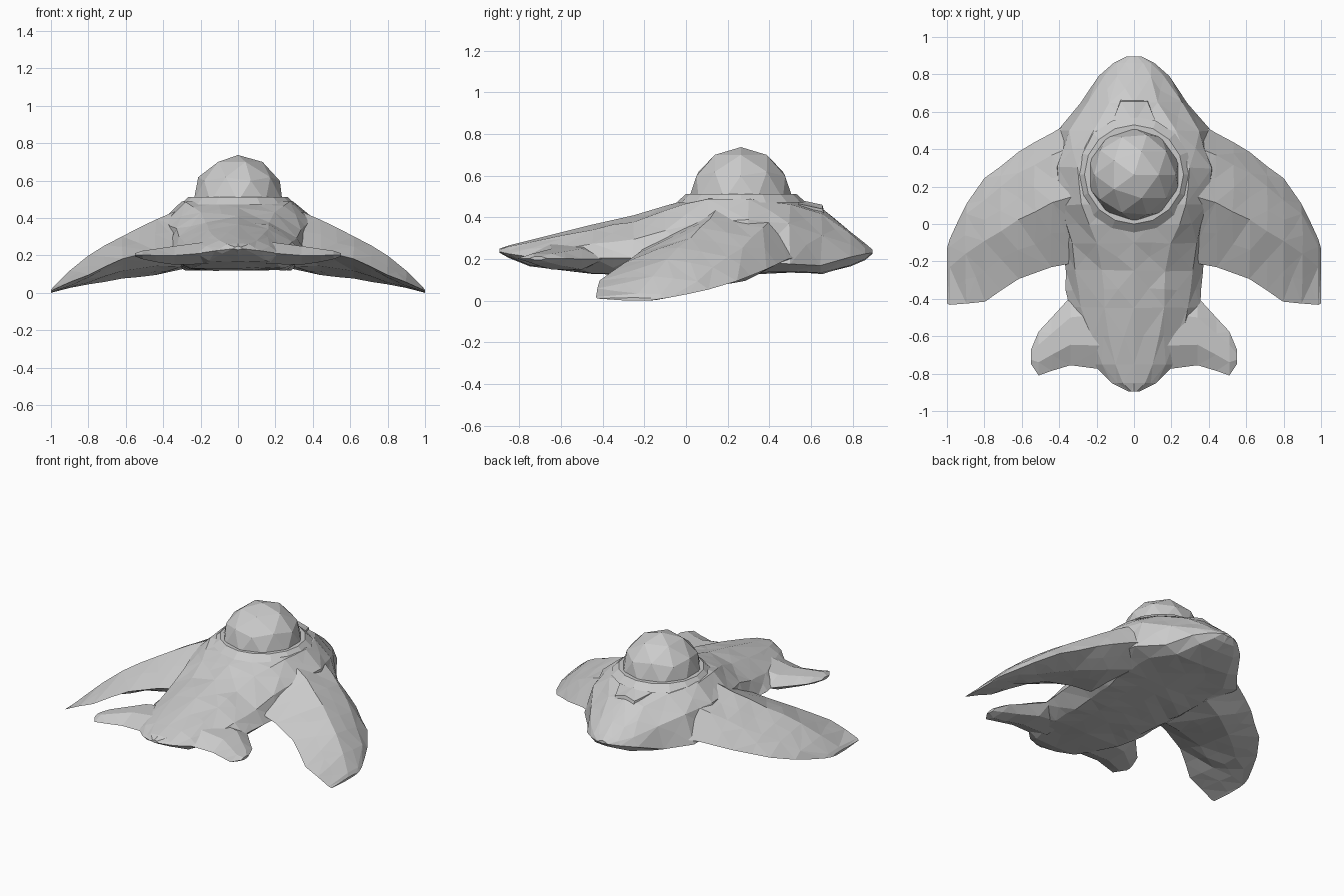
import bpy, bmesh, random
from mathutils import Vector

random.seed(4)


def finish(bm, name, mirror=False, cuts=0, jitter=0.0):
    """Triangulate, roughen slightly and link a flat-shaded object."""
    bmesh.ops.recalc_face_normals(bm, faces=bm.faces)
    bmesh.ops.triangulate(bm, faces=bm.faces)
    if cuts:
        old = set(bm.verts)
        longs = [e for e in bm.edges if e.calc_length() > 0.2]
        bmesh.ops.subdivide_edges(bm, edges=longs, cuts=cuts)
        bmesh.ops.triangulate(bm, faces=bm.faces)
        for v in bm.verts:
            if v not in old and 1e-4 < abs(v.co.x) < 0.9 and abs(v.co.y) < 0.75:
                v.co += Vector([random.uniform(-jitter, jitter) for _ in range(3)])
    for v in bm.verts:
        v.co.z = max(v.co.z, 0)
    me = bpy.data.meshes.new(name)
    bm.to_mesh(me)
    bm.free()
    ob = bpy.data.objects.new(name, me)
    bpy.context.collection.objects.link(ob)
    if mirror:
        ob.modifiers.new("mirror", 'MIRROR')
    return ob


def loft(rings):
    """Skin closed rings of points and cap both ends."""
    bm = bmesh.new()
    loops = [[bm.verts.new(p) for p in r] for r in rings]
    n = len(loops[0])
    for a, b in zip(loops, loops[1:]):
        for i in range(n):
            j = (i + 1) % n
            bm.faces.new((a[i], a[j], b[j], b[i]))
    bm.faces.new(loops[0])
    bm.faces.new(loops[-1])
    return bm


# Hull: y, bottom z, rim x/z, shoulder x/z, upper x/z, top z
hull = [
    (0.895, 0.225, 0.04, 0.23, 0.03, 0.235, 0.02, 0.24, 0.245),
    (0.86, 0.195, 0.11, 0.225, 0.09, 0.25, 0.05, 0.265, 0.275),
    (0.79, 0.165, 0.19, 0.21, 0.16, 0.27, 0.09, 0.32, 0.33),
    (0.65, 0.130, 0.29, 0.17, 0.25, 0.31, 0.13, 0.42, 0.445),
    (0.50, 0.135, 0.41, 0.18, 0.35, 0.365, 0.22, 0.465, 0.495),
    (0.30, 0.125, 0.43, 0.20, 0.41, 0.39, 0.30, 0.49, 0.51),
    (0.10, 0.120, 0.41, 0.21, 0.39, 0.385, 0.28, 0.485, 0.51),
    (-0.10, 0.120, 0.38, 0.21, 0.33, 0.34, 0.20, 0.435, 0.455),
    (-0.25, 0.120, 0.37, 0.20, 0.31, 0.30, 0.17, 0.38, 0.41),
    (-0.45, 0.130, 0.35, 0.20, 0.29, 0.27, 0.16, 0.34, 0.365),
    (-0.75, 0.165, 0.22, 0.21, 0.17, 0.25, 0.10, 0.28, 0.29),
    (-0.85, 0.205, 0.12, 0.225, 0.09, 0.24, 0.06, 0.26, 0.265),
    (-0.895, 0.23, 0.03, 0.235, 0.02, 0.24, 0.015, 0.245, 0.25),
]
rings = []
for y, zb, w, zr, ws, zs, wu, zu, zt in hull:
    side = [(0.7 * w, zb + 0.005), (w, zr), (ws, zs), (wu, zu)]
    rings.append([(0, y, zb)] + [(x, y, z) for x, z in side] + [(0, y, zt)]
                 + [(-x, y, z) for x, z in reversed(side)])
finish(loft(rings), "hull", cuts=1, jitter=0.006)

# Swept wings: x, then y/z of leading edge, upper front, ridge,
# trailing edge, lower rear, lower front
wing = [
    (0.30, [(0.57, 0.22), (0.42, 0.41), (0.15, 0.455), (-0.20, 0.25), (-0.06, 0.14), (0.34, 0.125)]),
    (0.44, [(0.49, 0.20), (0.37, 0.35), (0.12, 0.39), (-0.23, 0.23), (-0.08, 0.14), (0.28, 0.095)]),
    (0.62, [(0.385, 0.15), (0.27, 0.26), (0.02, 0.305), (-0.29, 0.185), (-0.10, 0.115), (0.17, 0.075)]),
    (0.80, [(0.24, 0.09), (0.13, 0.16), (-0.09, 0.195), (-0.415, 0.10), (-0.20, 0.07), (0.02, 0.045)]),
    (0.90, [(0.105, 0.05), (0.05, 0.09), (-0.16, 0.12), (-0.425, 0.055), (-0.25, 0.04), (-0.03, 0.022)]),
    (0.985, [(-0.08, 0.015), (-0.12, 0.03), (-0.23, 0.035), (-0.432, 0.018), (-0.28, 0.008), (-0.14, 0.004)]),
    (1.00, [(-0.13, 0.008), (-0.17, 0.012), (-0.25, 0.015), (-0.425, 0.01), (-0.28, 0.0), (-0.18, 0.0)]),
]
finish(loft([[(x, y, z) for y, z in pts] for x, pts in wing]),
       "wing", mirror=True, cuts=1, jitter=0.005)

# Tail fins: thin swept stubs, x, front y, back y, bottom z, top z
fin = [(0.15, -0.35, -0.78, 0.155, 0.275), (0.34, -0.39, -0.755, 0.15, 0.25),
       (0.44, -0.50, -0.785, 0.165, 0.235), (0.51, -0.575, -0.81, 0.18, 0.225),
       (0.55, -0.67, -0.75, 0.195, 0.212)]
rings = []
for x, yf, yb, zb, zt in fin:
    m, zm, h = (yf + yb) / 2, (zb + zt) / 2, (yf - yb) * 0.2
    rings.append([(x, yf, zm), (x, m + h, zt), (x, m - h, zt),
                  (x, yb, zm), (x, m - h, zb), (x, m + h, zb)])
finish(loft(rings), "tail_fin", mirror=True)

# Low sloping collar around the dome
bm = bmesh.new()
bmesh.ops.create_cone(bm, cap_ends=True, segments=16, radius1=0.31, radius2=0.265, depth=0.04)
bmesh.ops.translate(bm, verts=bm.verts, vec=(0, 0.265, 0.492))
finish(bm, "dome_collar")

# Faceted dome
bm = bmesh.new()
bmesh.ops.create_icosphere(bm, subdivisions=2, radius=0.25)
bmesh.ops.translate(bm, verts=bm.verts, vec=(0, 0.263, 0.487))
bmesh.ops.bisect_plane(bm, geom=bm.verts[:] + bm.edges[:] + bm.faces[:],
                       plane_co=(0, 0, 0.485), plane_no=(0, 0, 1), clear_inner=True)
finish(bm, "dome")

# Small raised ridge behind the dome
finish(loft([[(x, 0.54, 0.485 - d), (x * 0.6, 0.655, 0.46 - d), (x * 0.6, 0.67, 0.40), (x, 0.54, 0.44)]
             for x, d in ((-0.12, 0.02), (0.0, 0.0), (0.12, 0.02))]), "rear_ridge")
